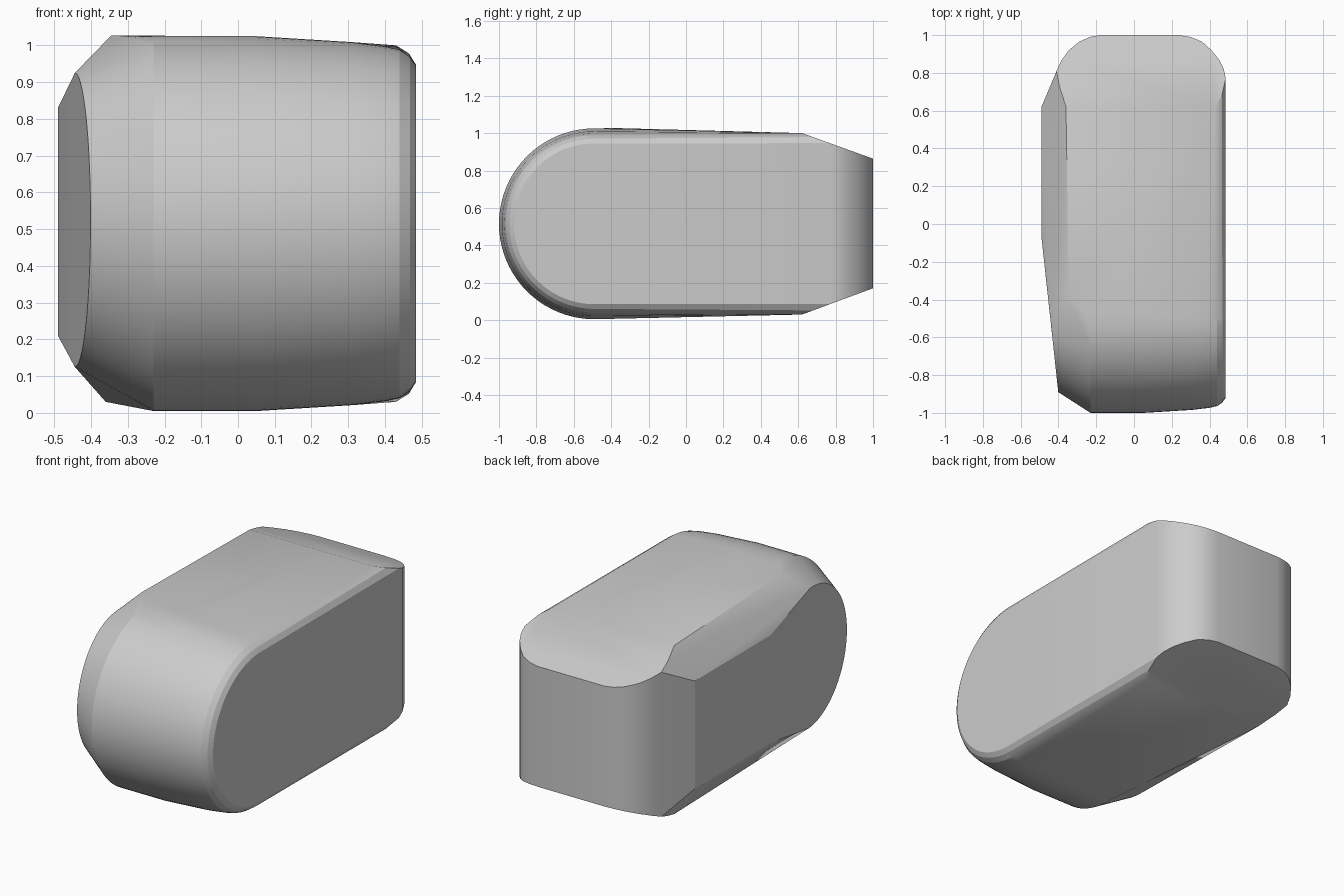
import bpy
import bmesh
import math

cube = bpy.data.objects.get("Cube")
if cube:
    bpy.data.objects.remove(cube, do_unlink=True)

MID = 0.515


def nose_arc(x, radius, z=MID, centre=-0.49, slope=0.0, steps=40):
    """Half circle bulging to the front; slope leans it in x along y."""
    points = []
    for i in range(steps + 1):
        a = math.pi * i / steps
        y = centre - radius * math.sin(a)
        points.append((x + slope * (centre - y), y, z + radius * math.cos(a)))
    return points


def wedge(y):
    """Top and bottom height of the tapered rear at depth y."""
    run = max(0.0, y - 0.62)
    return 1.0 - 0.36 * run, 0.03 + 0.37 * run


# Rounded nose: sections from the broad middle out to the flat side
points = []
for x, r in ((-0.23, 0.51), (0.05, 0.51), (0.22, 0.50), (0.31, 0.494),
             (0.40, 0.483), (0.44, 0.474), (0.468, 0.455), (0.485, 0.43)):
    points += nose_arc(x, r)

# Inset nose edge of the leaning side
points += nose_arc(-0.444, 0.40, z=0.525, slope=0.107)

# Upper ridge of the leaning side
points += [(-0.345, -0.38, 1.027), (-0.345, -0.15, 1.02)]

# Rear: rounded plan swept between the two sloping caps
rear_plan = [(-0.41, 0.81), (-0.385, 0.865), (-0.345, 0.92), (-0.29, 0.965),
             (-0.235, 0.99), (-0.18, 1.0), (0.24, 1.0), (0.30, 0.99),
             (0.36, 0.965), (0.41, 0.92), (0.45, 0.87), (0.475, 0.82),
             (0.485, 0.77)]
for x, y in rear_plan + [(-0.395, 0.73), (-0.36, 0.62), (0.43, 0.62),
                         (0.465, 0.68)]:
    top, bottom = wedge(y)
    points += [(x, y, top), (x, y, bottom)]

# Straight upright part of the leaning side
for y in (0.62, -0.07):
    points += [(-0.49, y, 0.83), (-0.49, y, 0.21)]

# Wrap all the sections in one convex skin
bm = bmesh.new()
for p in points:
    bm.verts.new(p)
hull = bmesh.ops.convex_hull(bm, input=bm.verts)
loose = [v for v in bm.verts if not v.link_faces]
bmesh.ops.delete(bm, geom=loose, context="VERTS")
bmesh.ops.dissolve_limit(bm, angle_limit=math.radians(0.5),
                         verts=bm.verts, edges=bm.edges)
bmesh.ops.recalc_face_normals(bm, faces=bm.faces)

mesh = bpy.data.meshes.new("rounded_block")
bm.to_mesh(mesh)
bm.free()
block = bpy.data.objects.new("rounded_block", mesh)
bpy.context.collection.objects.link(block)

# Plain grey
grey = bpy.data.materials.new("light_grey")
grey.use_nodes = True
colour = (0.6, 0.6, 0.6, 1.0)
grey.diffuse_color = colour
grey.node_tree.nodes["Principled BSDF"].inputs["Base Color"].default_value = colour
mesh.materials.append(grey)

bpy.ops.object.select_all(action="DESELECT")
block.select_set(True)
bpy.context.view_layer.objects.active = block
bpy.ops.object.shade_smooth_by_angle(angle=math.radians(20))
